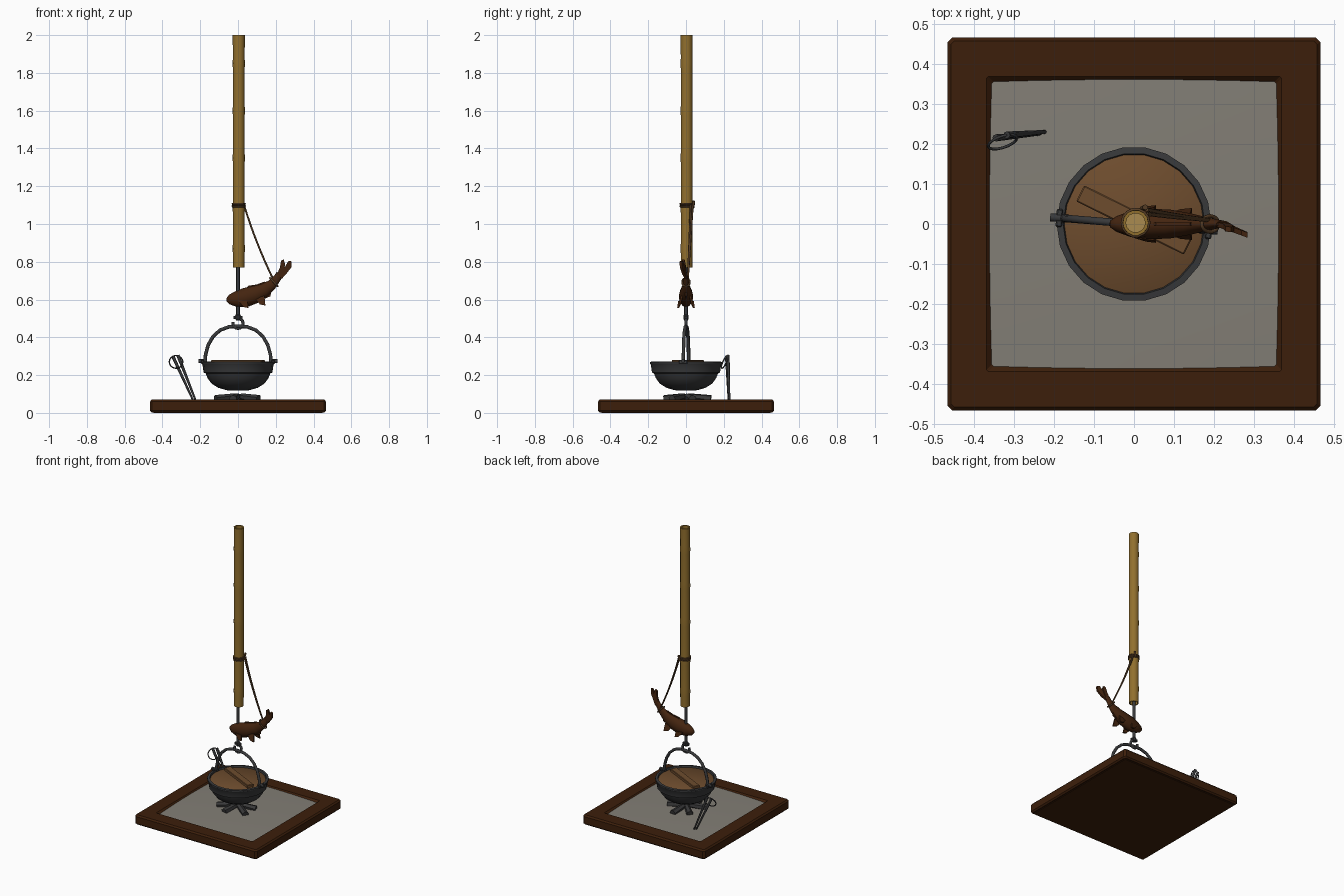
import bpy, bmesh, math
from math import sin, cos, pi
from mathutils import Vector, Matrix

if "Cube" in bpy.data.objects:
    bpy.data.objects.remove(bpy.data.objects["Cube"])


def mat(name, r, g, b):
    m = bpy.data.materials.new(name)
    m.diffuse_color = (r, g, b, 1)
    m.use_nodes = True
    m.node_tree.nodes["Principled BSDF"].inputs["Base Color"].default_value = m.diffuse_color
    return m


WOOD = mat("dark frame wood", 0.046, 0.0135, 0.0032)
ASH = mat("ash grey", 0.225, 0.21, 0.18)
BAMBOO = mat("bamboo", 0.285, 0.16, 0.027)
INNER = mat("pale bamboo", 0.40, 0.26, 0.08)
IRON = mat("iron", 0.04, 0.041, 0.043)
LID = mat("lid wood", 0.155, 0.073, 0.027)
FISH = mat("carved fish wood", 0.058, 0.018, 0.005)
ROPE = mat("rope", 0.09, 0.045, 0.018)
COAL = mat("charcoal", 0.04, 0.04, 0.041)


def finish(name, bm, m, smooth=35):
    bmesh.ops.recalc_face_normals(bm, faces=bm.faces)
    me = bpy.data.meshes.new(name)
    bm.to_mesh(me)
    bm.free()
    ob = bpy.data.objects.new(name, me)
    bpy.context.collection.objects.link(ob)
    me.materials.append(m)
    if smooth:
        bpy.ops.object.select_all(action='DESELECT')
        bpy.context.view_layer.objects.active = ob
        ob.select_set(True)
        bpy.ops.object.shade_smooth_by_angle(angle=math.radians(smooth))
    return ob


def loft(name, rings, m, smooth=35, closed=False, caps=True):
    bm = bmesh.new()
    vs = [[bm.verts.new(p) for p in ring] for ring in rings]
    pairs = list(zip(vs, vs[1:])) + ([(vs[-1], vs[0])] if closed else [])
    for a, b in pairs:
        for i in range(len(a)):
            j = (i + 1) % len(a)
            bm.faces.new((a[i], a[j], b[j], b[i]))
    if caps and not closed:
        bm.faces.new(vs[0])
        bm.faces.new(vs[-1])
    return finish(name, bm, m, smooth)


def lathe(name, prof, n, m, cx=0, cy=0, **kw):
    return loft(name, [[(cx + r * cos(2 * pi * i / n), cy + r * sin(2 * pi * i / n), z)
                        for i in range(n)] for r, z in prof], m, **kw)


def tube(name, pts, r, m, n=8, closed=False, smooth=50):
    pts = [Vector(p) for p in pts]
    radii = r if isinstance(r, (list, tuple)) else [r] * len(pts)
    rings, side = [], None
    for i, p in enumerate(pts):
        if closed:
            t = pts[(i + 1) % len(pts)] - pts[i - 1]
        else:
            t = pts[min(i + 1, len(pts) - 1)] - pts[max(i - 1, 0)]
        t.normalize()
        side = t.orthogonal() if side is None else side - t * side.dot(t)
        side.normalize()
        up = t.cross(side)
        rings.append([p + radii[i] * (cos(2 * pi * k / n) * side + sin(2 * pi * k / n) * up)
                      for k in range(n)])
    return loft(name, rings, m, smooth, closed)


def box(name, size, loc, m, rot=0, bevel=0.003):
    bm = bmesh.new()
    bmesh.ops.create_cube(bm, size=1, matrix=Matrix.Translation(loc) @ Matrix.Rotation(rot, 4, 'Z')
                          @ Matrix.Diagonal((*size, 1)))
    bmesh.ops.bevel(bm, geom=bm.edges[:], offset=bevel, segments=1, affect='EDGES')
    return finish(name, bm, m, 0)


def plate(name, pts, m, t=0.008):
    off = Vector((0, t / 2, 0))
    return loft(name, [[Vector(p) - off for p in pts], [Vector(p) + off for p in pts]], m, 0)


# hearth frame: square rings with clipped corners, stepping over the rim into the recess
def square(h, z, c):
    return [(sx * x, sy * y, z) for sx, sy, x, y in
            ((1, 1, h, h - c), (1, 1, h - c, h), (-1, 1, h - c, h), (-1, 1, h, h - c),
             (-1, -1, h, h - c), (-1, -1, h - c, h), (1, -1, h - c, h), (1, -1, h, h - c))]


loft("hearth_frame", [square(0.457, 0.003, 0.008), square(0.466, 0.012, 0.012), square(0.466, 0.06, 0.012),
                      square(0.457, 0.07, 0.008), square(0.368, 0.07, 0.004), square(0.354, 0.056, 0.004),
                      square(0.354, 0.03, 0.004)], WOOD, 0)
box("hearth_base", (0.9, 0.9, 0.02), (0, 0, 0.01), WOOD)

# ash bed, gently mounded so the corners dip below the rim
bm = bmesh.new()
bmesh.ops.create_grid(bm, x_segments=16, y_segments=16, size=0.368)
for v in bm.verts:
    v.co.z = 0.069 - 0.047 * (v.co.x ** 2 + v.co.y ** 2)
finish("ash_bed", bm, ASH, 60)

# chunky charcoal pieces, radiating
for i in range(6):
    a = 2 * pi * i / 6 + 0.3 + 0.15 * (i % 2)
    d = Vector((cos(a), sin(a), 0))
    L = 0.118 + 0.014 * (i % 2)
    tube("charcoal_%d" % i, [d * 0.02 + Vector((0, 0, 0.087)), d * L + Vector((0, 0, 0.073))],
         [0.017, 0.022], COAL, 6, smooth=0)

# iron pot
lathe("pot", [(0.02, 0.118), (0.06, 0.12), (0.105, 0.133), (0.14, 0.155), (0.162, 0.185), (0.171, 0.209),
              (0.182, 0.214), (0.188, 0.255), (0.193, 0.262), (0.193, 0.27), (0.177, 0.272), (0.172, 0.252),
              (0.15, 0.17), (0.05, 0.14)], 22, IRON)
# wooden lid and its batten
lathe("pot_lid", [(0.173, 0.248), (0.175, 0.26), (0.172, 0.262)], 22, LID)
box("lid_batten", (0.3, 0.045, 0.022), (0, 0.01, 0.269), LID, -0.46)

# bail handle and its lugs
rot = Matrix.Rotation(-0.08, 3, 'Z')
half = [(0.176, 0.272), (0.172, 0.31), (0.158, 0.36), (0.132, 0.405), (0.095, 0.438), (0.05, 0.455)]
arch = [(-x, 0, z) for x, z in half] + [(0, 0, 0.459)] + [(x, 0, z) for x, z in reversed(half)]
tube("pot_handle", [rot @ Vector(p) for p in arch], 0.0095, IRON)
for s in (-1, 1):
    tube("handle_lug_%d" % s, [rot @ Vector((s * x, 0, 0.274)) for x in (0.165, 0.21)], 0.01, IRON)
    p = rot @ Vector((s * 0.187, 0, 0.27))
    box("lug_block_%d" % s, (0.016, 0.045, 0.022), p, IRON, -0.08)

# hanging rod and hook
tube("hanger_rod", [(0, 0, 0.9), (0, 0, 0.49)], 0.0095, IRON)
lathe("hook_collar", [(0.012, 0.494), (0.015, 0.498), (0.015, 0.516), (0.012, 0.52)], 10, IRON)
box("hook_pin", (0.05, 0.016, 0.016), (0, 0, 0.505), IRON)
tube("hook", [(0.0, 0, 0.5)] + [(0.027 * sin(a), 0, 0.474 + 0.027 * cos(a))
                               for a in [0.5 + 0.45 * k for k in range(11)]], 0.0085, IRON)

# bamboo pole: hollow, with a faint swelling at each node
prof = [(0.025, 0.77), (0.031, 0.77)]
for z in (0.87, 1.085, 1.35, 1.6, 1.85):
    prof += [(0.0315, z - 0.025), (0.0325, z), (0.0315, z + 0.025)]
prof += [(0.032, 2.0), (0.024, 2.0), (0.024, 1.9), (0.024, 0.8)]
lathe("bamboo_pole", prof, 14, BAMBOO, 0.004, 0.003, closed=True)
lathe("pole_inner_node", [(0.0245, 1.87), (0.0245, 1.875)], 14, INNER, 0.004, 0.003)

# fish body: ellipse sections x, z, half height, half width
secs = [(-0.06, 0.602, 0.010, 0.008), (-0.045, 0.601, 0.026, 0.019), (-0.01, 0.602, 0.042, 0.032),
        (0.04, 0.611, 0.051, 0.038), (0.09, 0.627, 0.047, 0.036), (0.14, 0.65, 0.037, 0.027),
        (0.18, 0.68, 0.027, 0.017), (0.205, 0.71, 0.021, 0.012), (0.222, 0.735, 0.02, 0.008)]
rings = []
for i, (x, z, h, w) in enumerate(secs):
    a, b = secs[max(i - 1, 0)], secs[min(i + 1, len(secs) - 1)]
    t = math.atan2(b[1] - a[1], b[0] - a[0])
    rings.append([(x - h * sin(u) * sin(t), w * cos(u), z + h * sin(u) * cos(t))
                  for u in [2 * pi * k / 12 for k in range(12)]])
loft("fish_body", rings, FISH, 70)
# tail lobes
plate("fish_tail_upper", [(0.2, 0, 0.72), (0.222, -0.005, 0.77), (0.228, -0.012, 0.805), (0.242, -0.014, 0.812),
                          (0.25, -0.012, 0.785), (0.238, -0.004, 0.735)], FISH, 0.013)
plate("fish_tail_lower", [(0.205, 0, 0.725), (0.24, -0.012, 0.76), (0.268, -0.022, 0.805),
                          (0.284, -0.028, 0.802), (0.282, -0.026, 0.77), (0.255, -0.014, 0.735),
                          (0.232, 0, 0.71)], FISH, 0.013)
# dorsal, anal and paired fins
plate("fish_dorsal_fin", [(0.035, 0, 0.65), (0.055, 0, 0.673), (0.1, 0, 0.68), (0.14, 0, 0.695),
                          (0.15, 0, 0.68)], FISH)
plate("fish_anal_fin", [(0.13, 0, 0.63), (0.145, 0, 0.605), (0.172, 0, 0.618), (0.178, 0, 0.66)], FISH)
for s in (-1, 1):
    plate("pectoral_fin_%d" % s, [(0.0, s * 0.03, 0.595), (0.03, s * 0.039, 0.56), (0.055, s * 0.042, 0.555),
                                  (0.05, s * 0.036, 0.592)], FISH, 0.01)
    plate("pelvic_fin_%d" % s, [(0.09, s * 0.022, 0.605), (0.115, s * 0.032, 0.575), (0.145, s * 0.035, 0.568),
                                (0.14, s * 0.022, 0.62)], FISH, 0.01)

# rope: wraps on the pole, knot, two strands to the tail, loop on the tail
for k, z in enumerate((1.092, 1.1, 1.108)):
    tube("rope_wrap_%d" % k, [(0.004 + 0.033 * cos(a), 0.003 + 0.033 * sin(a), z)
                              for a in [2 * pi * i / 14 for i in range(14)]], 0.0045, ROPE, 8, True)
tube("rope_knot", [(0.02, 0.037, 1.085), (0.028, 0.042, 1.122)], 0.007, ROPE)
for k, y in enumerate((0.036, 0.025)):
    pts = [(0.032 + 0.153 * t - 0.035 * t * (1 - t), y * (1 - t) + 0.01 * t, 1.1 - 0.39 * t)
           for t in [i / 8 for i in range(9)]]
    tube("rope_strand_%d" % k, pts, 0.005, ROPE)
tube("rope_tail_loop", [(0.19 - 0.021 * sin(a), 0.02 * cos(a), 0.692 + 0.0225 * sin(a))
                        for a in [2 * pi * i / 14 for i in range(14)]], 0.005, ROPE, 8, True)

# fire sticks leaning on the frame, joined by a ring
tube("fire_stick_a", [(-0.345, 0.215, 0.3), (-0.235, 0.226, 0.06)], [0.009, 0.005], IRON)
tube("fire_stick_b", [(-0.318, 0.222, 0.305), (-0.222, 0.23, 0.06)], [0.009, 0.005], IRON)
tube("fire_stick_ring", [(-0.328 + 0.036 * cos(a), 0.205 + 0.018 * sin(a + 0.6), 0.27 + 0.034 * sin(a))
                         for a in [2 * pi * i / 16 for i in range(16)]], 0.0035, IRON, 8, True)
